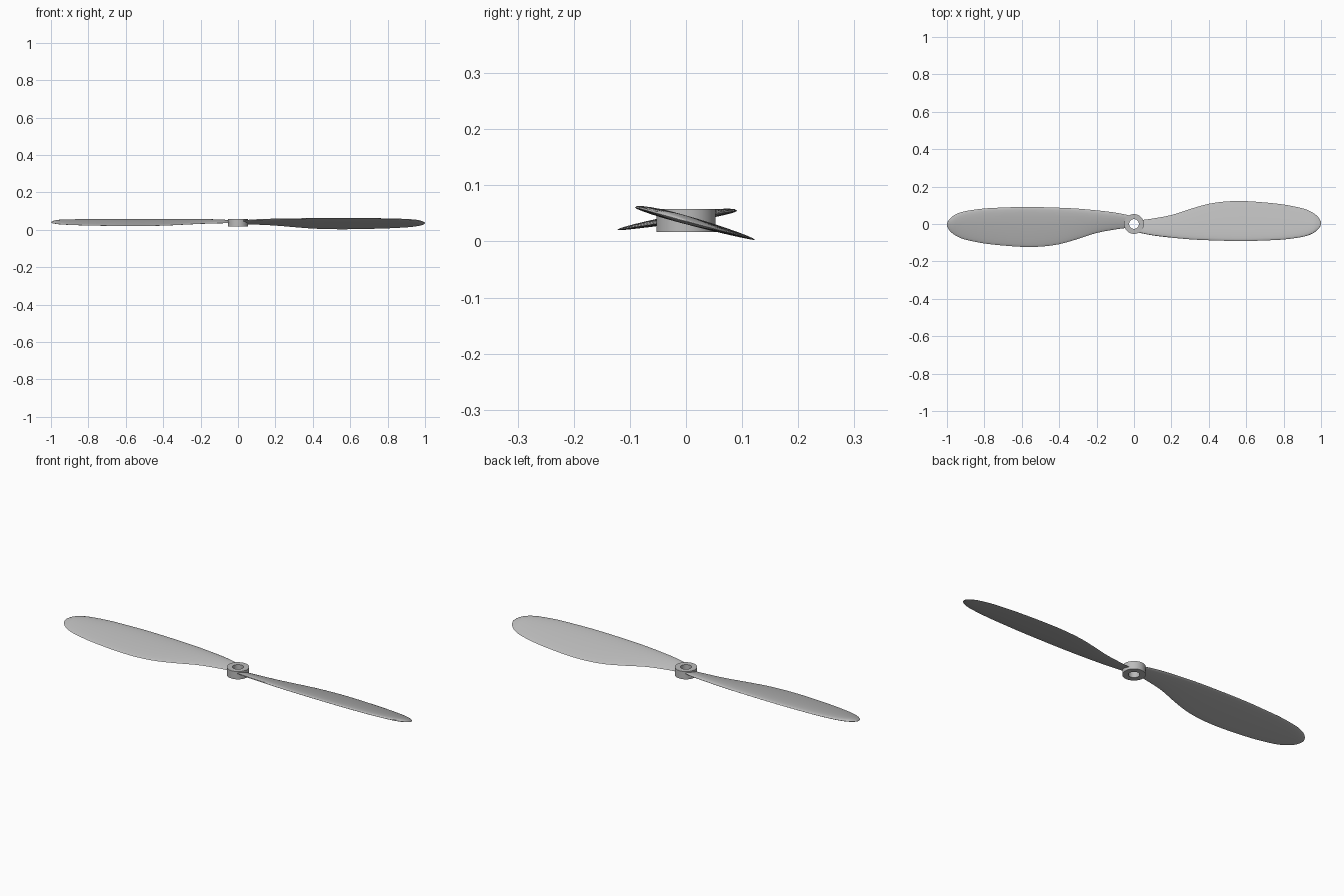
import bpy, bmesh, math

cube = bpy.data.objects.get("Cube")
if cube:
    bpy.data.objects.remove(cube)

grey = bpy.data.materials.new("light grey")
grey.use_nodes = True
colour = (0.5, 0.5, 0.5, 1)
grey.diffuse_color = colour
grey.node_tree.nodes["Principled BSDF"].inputs["Base Color"].default_value = colour

# Blade outline: distance from the hub, leading edge, trailing edge
OUTLINE = [
    (0.03, -0.047, 0.020), (0.10, -0.061, 0.029), (0.20, -0.073, 0.048),
    (0.30, -0.082, 0.080), (0.40, -0.087, 0.108), (0.50, -0.090, 0.121),
    (0.60, -0.091, 0.122), (0.70, -0.088, 0.115), (0.80, -0.083, 0.104),
    (0.90, -0.069, 0.084), (0.95, -0.053, 0.064), (0.98, -0.033, 0.042),
    (0.995, -0.014, 0.021), (1.0, 0.000, 0.006),
]


def smooth_rows(rows, steps):
    """Catmull-Rom curve through the outline rows."""
    out = []
    for i in range(len(rows) - 1):
        a, b = rows[max(i - 1, 0)], rows[i]
        c, d = rows[i + 1], rows[min(i + 2, len(rows) - 1)]
        for s in range(steps):
            t = s / steps
            out.append([0.5 * (2 * q + (r - p) * t + (2 * p - 5 * q + 4 * r - u) * t * t
                               + (3 * q - p - 3 * r + u) * t ** 3)
                        for p, q, r, u in zip(a, b, c, d)])
    return out + [rows[-1]]


def finish(name, bm):
    bmesh.ops.recalc_face_normals(bm, faces=bm.faces)
    mesh = bpy.data.meshes.new(name)
    bm.to_mesh(mesh)
    bm.free()
    mesh.materials.append(grey)
    obj = bpy.data.objects.new(name, mesh)
    bpy.context.collection.objects.link(obj)
    bpy.ops.object.select_all(action="DESELECT")
    obj.select_set(True)
    bpy.context.view_layer.objects.active = obj
    bpy.ops.object.shade_smooth_by_angle(angle=math.radians(40))


def bridge(bm, rings, closed=False):
    count = len(rings[0])
    pairs = list(zip(rings, rings[1:])) + ([(rings[-1], rings[0])] if closed else [])
    for a, b in pairs:
        for i in range(count):
            j = (i + 1) % count
            bm.faces.new((a[i], a[j], b[j], b[i]))


def blade(name, side, pitch, height):
    """Loft thin airfoil sections along the outline."""
    bm = bmesh.new()
    rings = []
    sides = 24
    for x, lead, trail in smooth_rows(OUTLINE, 4):
        chord = trail - lead
        thick = min(0.017, 0.17 * chord)
        ring = []
        for i in range(sides):
            a = 2 * math.pi * i / sides
            u = (1 - math.cos(a)) / 2
            y = lead + chord * u
            # fuller above than below, thinner towards the trailing edge
            bulge = math.sin(a) * (1.15 - 0.5 * u) * thick
            bulge *= 0.65 if bulge > 0 else 0.35
            ring.append(bm.verts.new((side * x, side * y, height - pitch * y + bulge)))
        rings.append(ring)
    bridge(bm, rings)
    bm.faces.new(rings[0])
    bm.faces.new(rings[-1])
    finish(name, bm)


blade("left_blade", 1, 0.27, 0.036)
blade("right_blade", -1, 0.16, 0.040)

# Hub with a shaft hole
bm = bmesh.new()
segments = 64
rings = []
for radius, z in [(0.026, 0.017), (0.053, 0.017), (0.053, 0.058), (0.026, 0.058)]:
    rings.append([bm.verts.new((radius * math.cos(2 * math.pi * i / segments),
                                radius * math.sin(2 * math.pi * i / segments), z))
                  for i in range(segments)])
bridge(bm, rings, closed=True)
finish("hub", bm)
